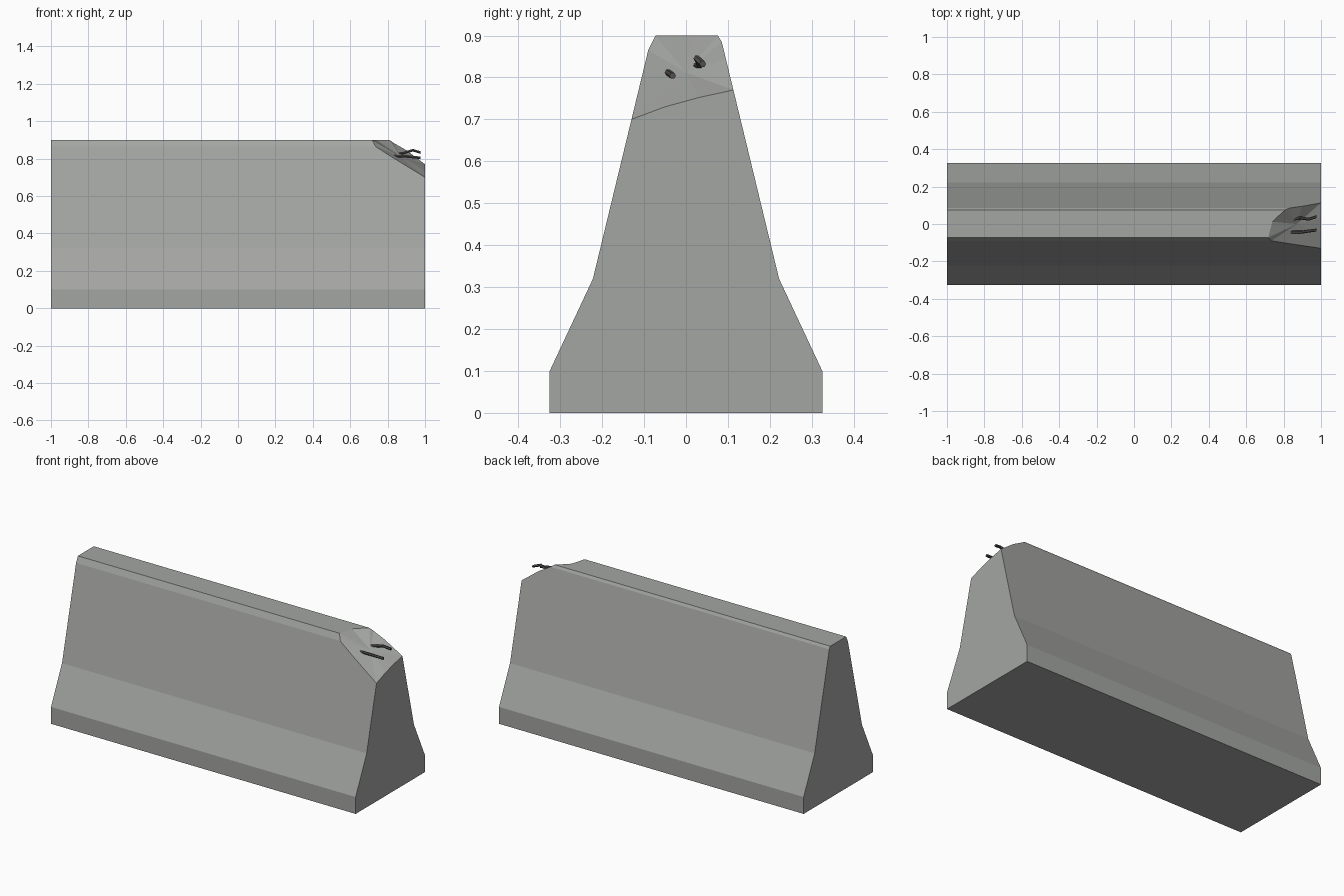
import bpy, bmesh
from mathutils import Vector

if "Cube" in bpy.data.objects:
    bpy.data.objects.remove(bpy.data.objects["Cube"])


def material(name, rgb):
    m = bpy.data.materials.new(name)
    m.diffuse_color = (*rgb, 1)
    m.use_nodes = True
    m.node_tree.nodes["Principled BSDF"].inputs["Base Color"].default_value = m.diffuse_color
    return m


concrete = material("concrete grey", (0.37, 0.38, 0.365))
steel = material("dark steel", (0.085, 0.08, 0.078))


def w(z):
    # half width of the upper sloping wall at height z
    return 0.222 - (z - 0.32) * 0.242


# Barrier profile (y, z): front foot, up over the top, down to back foot
profile = [(-0.325, 0), (-0.325, 0.1), (-0.222, 0.32), (-w(0.865), 0.865), (-0.073, 0.9),
           (0.076, 0.9), (w(0.885), 0.885), (0.222, 0.32), (0.325, 0.1), (0.325, 0)]

bm = bmesh.new()
V = lambda x, y, z: bm.verts.new((x, y, z))
L = [V(-1, y, z) for y, z in profile]
R = {i: V(1, *profile[i]) for i in (0, 1, 2, 7, 8, 9)}

# Rim of the broken corner, split by the face it borders
front = [V(1, -w(0.70), 0.70), V(0.82, -w(0.81), 0.81), V(0.735, -w(0.865), 0.865)]
top = [V(0.717, -0.073, 0.9), V(0.74, 0.012, 0.9), V(0.78, 0.05, 0.9), V(0.81, 0.076, 0.9)]
back = [V(0.83, w(0.885), 0.885), V(0.90, w(0.845), 0.845), V(1, w(0.77), 0.77)]
end = [V(1, 0.03, 0.752), V(1, -0.05, 0.73)]

# Lower walls and underside
for a, b in ((0, 1), (1, 2), (7, 8), (8, 9), (9, 0)):
    bm.faces.new((L[a], R[a], R[b], L[b]))
# Upper walls, edge chamfers, top and ends
bm.faces.new([L[2], R[2]] + front + [L[3]])
bm.faces.new([L[3], front[2], top[0], L[4]])
bm.faces.new([L[4]] + top + [L[5]])
bm.faces.new([L[5], top[3], back[0], L[6]])
bm.faces.new([L[6]] + back + [R[7], L[7]])
bm.faces.new(L)
bm.faces.new([R[0], R[9], R[8], R[7], back[2]] + end + [front[0], R[2], R[1]])
# Broken surface fanned around an inner point
rim = front + top + back + end
centre = V(0.87, 0.0, 0.812)
for i, v in enumerate(rim):
    bm.faces.new((v, rim[(i + 1) % len(rim)], centre))
bmesh.ops.recalc_face_normals(bm, faces=bm.faces)
me = bpy.data.meshes.new("concrete_barrier")
bm.to_mesh(me)
bm.free()
me.materials.append(concrete)
bpy.context.collection.objects.link(bpy.data.objects.new("concrete_barrier", me))


def rebar(name, pts, r=0.008, n=6):
    # bent rod: rings of circle points joined along the path
    from math import cos, sin, tau
    b = bmesh.new()
    rings = [[b.verts.new(Vector(p) + Vector((0, r * cos(tau * k / n), r * sin(tau * k / n))))
              for k in range(n)] for p in pts]
    for p, q in zip(rings, rings[1:]):
        for k in range(n):
            b.faces.new((p[k], p[(k + 1) % n], q[(k + 1) % n], q[k]))
    b.faces.new(rings[0])
    b.faces.new(rings[-1])
    bmesh.ops.recalc_face_normals(b, faces=b.faces)
    mesh = bpy.data.meshes.new(name)
    b.to_mesh(mesh)
    b.free()
    mesh.materials.append(steel)
    bpy.context.collection.objects.link(bpy.data.objects.new(name, mesh))


# Exposed reinforcing bars
rebar("rebar_back", [(0.83, 0.015, 0.822), (0.885, 0.033, 0.83), (0.935, 0.026, 0.845), (0.977, 0.04, 0.832)])
rebar("rebar_front", [(0.82, -0.043, 0.812), (0.90, -0.043, 0.812), (0.94, -0.037, 0.808), (0.977, -0.032, 0.804)])
